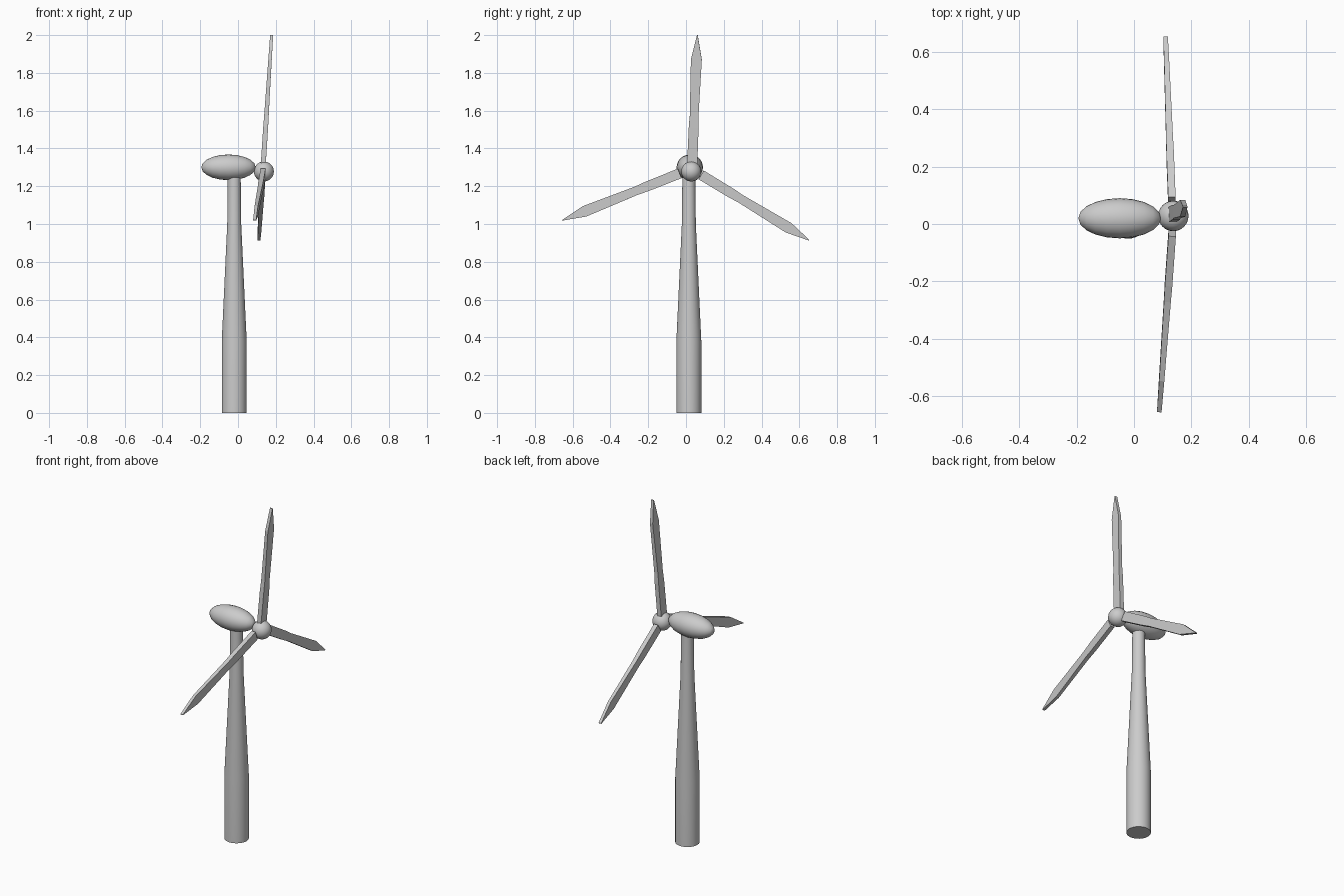
import bpy, bmesh, math
from mathutils import Vector

if "Cube" in bpy.data.objects:
    bpy.data.objects.remove(bpy.data.objects["Cube"])


def add_object(name, bm, smooth=True):
    bmesh.ops.recalc_face_normals(bm, faces=bm.faces)
    mesh = bpy.data.meshes.new(name)
    bm.to_mesh(mesh)
    bm.free()
    obj = bpy.data.objects.new(name, mesh)
    bpy.context.collection.objects.link(obj)
    if smooth:
        bpy.ops.object.select_all(action='DESELECT')
        obj.select_set(True)
        bpy.context.view_layer.objects.active = obj
        bpy.ops.object.shade_smooth_by_angle(angle=math.radians(40))
    return obj


def loft(name, rings, smooth=True):
    """Skin a list of equal-length point rings and cap both ends."""
    bm = bmesh.new()
    loops = [[bm.verts.new(p) for p in ring] for ring in rings]
    for a, b in zip(loops, loops[1:]):
        for i in range(len(a)):
            j = (i + 1) % len(a)
            bm.faces.new((a[i], a[j], b[j], b[i]))
    bm.faces.new(loops[0])
    bm.faces.new(loops[-1])
    return add_object(name, bm, smooth)


def ellipsoid(name, centre, radii, rings=12):
    """Sphere with its poles along x, scaled to the given radii."""
    bm = bmesh.new()
    bmesh.ops.create_uvsphere(bm, u_segments=24, v_segments=rings, radius=1)
    for v in bm.verts:
        x, y, z = v.co
        v.co = Vector((z * radii[0], y * radii[1], -x * radii[2])) + Vector(centre)
    return add_object(name, bm)


# tower: straight base, taper, straight neck
tower_profile = [(0, 0.066), (0.38, 0.066), (1.0, 0.037), (1.27, 0.034)]
angles = [math.tau * i / 32 for i in range(32)]
loft("tower", [[(-0.02 + r * math.cos(a), 0.015 + r * math.sin(a), z) for a in angles]
               for z, r in tower_profile])

# nacelle and hub
ellipsoid("nacelle", (-0.05, 0.02, 1.30), (0.144, 0.07, 0.068), 10)
ellipsoid("hub", (0.137, 0.028, 1.278), (0.053, 0.053, 0.053))

# blades: (fraction along blade, half chord, half thickness)
sections = [(0, 0.027, 0.013), (0.28, 0.026, 0.013), (0.37, 0.023, 0.012),
            (0.81, 0.029, 0.009), (1, 0.002, 0.008)]


def blade(name, root, tip):
    root, tip = Vector(root), Vector(tip)
    span = (tip - root).normalized()
    chord = span.cross(Vector((1, 0, 0))).normalized()
    normal = chord.cross(span)
    rings = []
    for t, c, h in sections:
        p = root.lerp(tip, t)
        rings.append([p + chord * c * a + normal * h * b
                      for a, b in ((-1, -1), (1, -1), (1, 1), (-1, 1))])
    loft(name, rings, smooth=False)


blade("blade_top", (0.134, 0.033, 1.32), (0.178, 0.06, 2.0))
blade("blade_left", (0.133, -0.033, 1.268), (0.088, -0.655, 1.02))
blade("blade_right", (0.132, 0.08, 1.26), (0.11, 0.652, 0.914))
